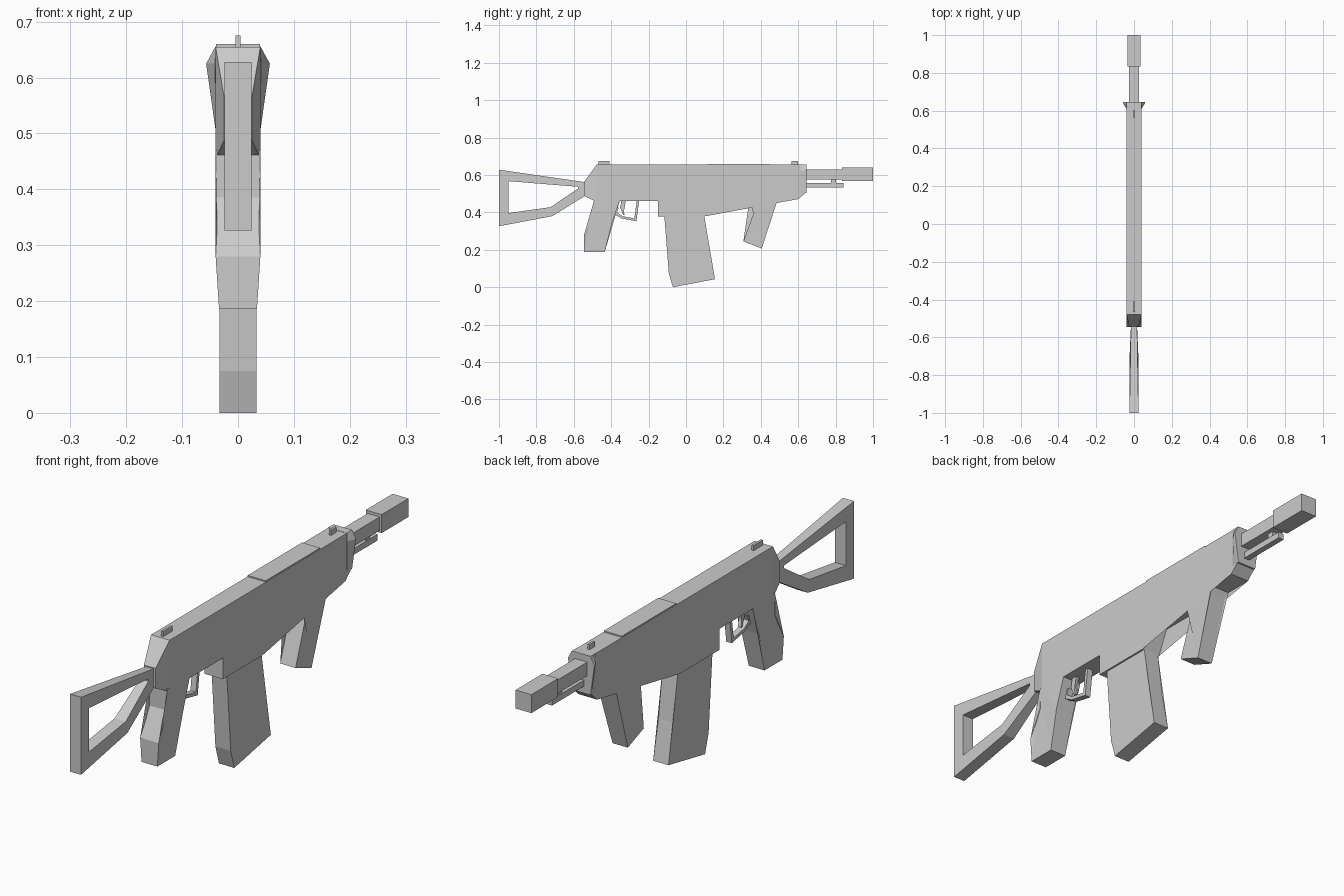
import bpy, bmesh

if "Cube" in bpy.data.objects:
    bpy.data.objects.remove(bpy.data.objects["Cube"])


def finish(name, bm):
    bmesh.ops.recalc_face_normals(bm, faces=bm.faces)
    mesh = bpy.data.meshes.new(name)
    bm.to_mesh(mesh)
    bm.free()
    obj = bpy.data.objects.new(name, mesh)
    bpy.context.collection.objects.link(obj)
    return obj


def side_verts(bm, pts, half):
    """Side profile of (y, z[, half width]) points as left and right vertex rows."""
    return [[bm.verts.new((s * (p[2] if len(p) > 2 else half), p[0], p[1])) for p in pts]
            for s in (-1, 1)]


def wrap(bm, a, b):
    n = len(a)
    for i in range(n):
        j = (i + 1) % n
        bm.faces.new((a[i], a[j], b[j], b[i]))


def prism(name, pts, half):
    bm = bmesh.new()
    left, right = side_verts(bm, pts, half)
    wrap(bm, left, right)
    caps = [bm.faces.new(left), bm.faces.new(right)]
    bmesh.ops.triangulate(bm, faces=caps)
    return finish(name, bm)


def frame(name, outer, inner, half):
    bm = bmesh.new()
    ol, orr = side_verts(bm, outer, half)
    il, ir = side_verts(bm, inner, half)
    for a, b in ((ol, orr), (orr, ir), (ir, il), (il, ol)):
        wrap(bm, a, b)
    return finish(name, bm)


def loft(name, sections):
    """Join closed (x, z) outlines placed at successive y positions."""
    bm = bmesh.new()
    rings = [[bm.verts.new((x, y, z)) for x, z in pts] for y, pts in sections]
    for a, b in zip(rings, rings[1:]):
        wrap(bm, a, b)
    bm.faces.new(rings[0])
    bm.faces.new(rings[-1])
    return finish(name, bm)


def rect(half, z0, z1):
    return [(-half, z0), (half, z0), (half, z1), (-half, z1)]


def box(name, half, y0, y1, z0, z1):
    return loft(name, [(y0, rect(half, z0, z1)), (y1, rect(half, z0, z1))])


# receiver with magazine well, and tapered rear end
prism("receiver", [(-0.478, 0.655), (0.64, 0.655), (0.64, 0.507), (0.604, 0.472),
                   (0.138, 0.472), (0.095, 0.378), (-0.15, 0.378), (-0.15, 0.46),
                   (-0.478, 0.46)], 0.04)
loft("rear_taper", [(-0.543, rect(0.025, 0.488, 0.566)),
                    (-0.478, rect(0.04, 0.455, 0.655))])


# flared front collar
def collar(w):
    return [(-0.04, 0.505), (0.04, 0.505), (w, 0.625), (0.04, 0.656),
            (-0.04, 0.656), (-w, 0.625)]


loft("front_collar", [(0.612, collar(0.041)), (0.638, collar(0.057)), (0.645, collar(0.057))])

# top cover and sights
box("top_cover", 0.039, 0.115, 0.45, 0.65, 0.66)
box("rear_sight", 0.0045, -0.467, -0.41, 0.65, 0.675)
box("front_sight", 0.0045, 0.565, 0.6, 0.65, 0.675)

# barrel, muzzle and the rod below
box("barrel", 0.026, 0.63, 0.84, 0.577, 0.63)
box("muzzle", 0.034, 0.835, 1.0, 0.569, 0.641)
box("under_rod", 0.012, 0.63, 0.842, 0.532, 0.556)
box("rod_link", 0.008, 0.775, 0.802, 0.55, 0.58)

# skeleton shoulder stock
frame("stock",
      [(-1.0, 0.628), (-0.54, 0.562, 0.016), (-0.54, 0.488, 0.016), (-0.715, 0.38), (-1.0, 0.326)],
      [(-0.95, 0.567), (-0.577, 0.537, 0.018), (-0.577, 0.527, 0.018), (-0.725, 0.428),
       (-0.95, 0.396)], 0.024)

# pistol grip
prism("pistol_grip", [(-0.49, 0.47), (-0.49, 0.385), (-0.545, 0.28), (-0.545, 0.187, 0.034),
                      (-0.435, 0.187, 0.034), (-0.395, 0.345), (-0.352, 0.47)], 0.04)

# trigger and guard
prism("trigger_guard", [(-0.37, 0.425), (-0.385, 0.392), (-0.345, 0.368), (-0.265, 0.352),
                        (-0.25, 0.465), (-0.263, 0.465), (-0.276, 0.368), (-0.34, 0.38),
                        (-0.37, 0.4), (-0.36, 0.425)], 0.012)
prism("trigger", [(-0.345, 0.465), (-0.352, 0.425), (-0.335, 0.385), (-0.328, 0.388),
                  (-0.34, 0.425), (-0.322, 0.465)], 0.007)

# curved magazine
prism("magazine", [(-0.117, 0.4), (-0.092, 0.08), (-0.07, 0.005), (0.155, 0.048),
                   (0.122, 0.2), (0.095, 0.4)], 0.033)
bpy.data.objects["magazine"].location.z = -0.005

# slanted foregrip with flared root
prism("foregrip", [(0.34, 0.474, 0.04), (0.377, 0.44), (0.307, 0.245), (0.405, 0.207),
                   (0.48, 0.445), (0.492, 0.474, 0.04)], 0.033)
